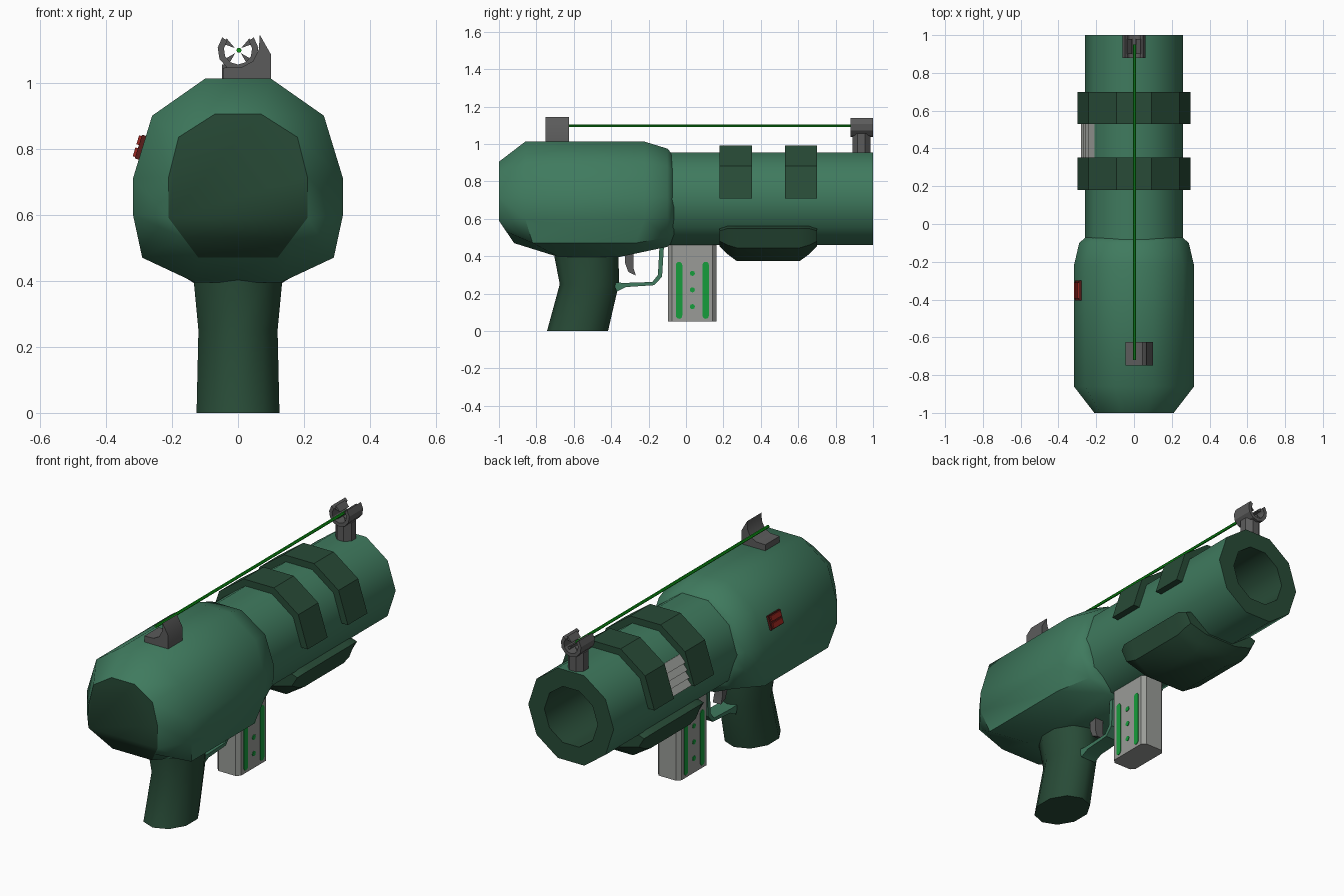
import bpy, bmesh, math
from math import sin, cos, radians, pi

if "Cube" in bpy.data.objects:
    bpy.data.objects.remove(bpy.data.objects["Cube"])

def material(name, r, g, b):
    m = bpy.data.materials.new(name)
    m.diffuse_color = (r, g, b, 1)
    m.use_nodes = True
    m.node_tree.nodes["Principled BSDF"].inputs["Base Color"].default_value = m.diffuse_color
    return m

GREEN = material("green shell", 0.050, 0.195, 0.112)
DARK = material("dark green", 0.021, 0.070, 0.038)
STEEL = material("dark grey metal", 0.105, 0.105, 0.105)
LIGHT = material("light grey metal", 0.32, 0.33, 0.31)
GLOW = material("glowing green", 0.008, 0.34, 0.045)
BEAM = material("beam green", 0.004, 0.32, 0.008)
RED = material("red button", 0.33, 0.02, 0.015)
DARK_RED = material("dark red", 0.10, 0.012, 0.01)

def loft(name, rings, mats, angle=30, rule=None, split=None):
    """Skin a list of equal-length point rings and cap both ends.
    rule(i) gives the material of band i (-1 = first cap, n-1 = last cap)."""
    bm = bmesh.new()
    vs = [[bm.verts.new(p) for p in ring] for ring in rings]
    n = len(vs[0])
    pick = rule or (lambda i: 0)
    for i in range(len(vs) - 1):
        for j in range(n):
            k = (j + 1) % n
            f = bm.faces.new((vs[i][j], vs[i][k], vs[i + 1][k], vs[i + 1][j]))
            f.material_index = pick(i)
    bm.faces.new(vs[0][::-1]).material_index = pick(-1)
    bm.faces.new(vs[-1]).material_index = pick(len(vs) - 1)
    if split:
        bmesh.ops.connect_verts(bm, verts=[vs[0][s] for s in split])
    bmesh.ops.recalc_face_normals(bm, faces=bm.faces)
    me = bpy.data.meshes.new(name)
    bm.to_mesh(me)
    bm.free()
    for m in mats:
        me.materials.append(m)
    me.shade_smooth()
    me.set_sharp_from_angle(angle=radians(angle))
    ob = bpy.data.objects.new(name, me)
    bpy.context.collection.objects.link(ob)
    return ob

def place(axis, a, b, t):
    return {'x': (t, a, b), 'y': (a, t, b), 'z': (a, b, t)}[axis]

def prism(name, pts, axis, lo, hi, mat, angle=30):
    return loft(name, [[place(axis, a, b, t) for a, b in pts] for t in (lo, hi)], [mat], angle)

def ellipse(n, ca, cb, ra, rb, start=0.0):
    return [(ca + ra * cos(start + 2 * pi * i / n), cb + rb * sin(start + 2 * pi * i / n))
            for i in range(n)]

def arc(ca, cb, r, a0, a1, n):
    return [(ca + r * cos(radians(a0 + (a1 - a0) * i / n)),
             cb + r * sin(radians(a0 + (a1 - a0) * i / n))) for i in range(n + 1)]

def mirrored(half):
    return half + [(-x, y, z) for x, y, z in reversed(half)]

# Rear body: half sections mirrored across x, dark end cap bent at the bottom
cap = [(0.07, 0.905), (0.18, 0.835), (0.21, 0.715), (0.21, 0.59), (0.165, 0.53), (0.12, 0.47)]
main = [(0.10, 1.012), (0.26, 0.90), (0.318, 0.71), (0.318, 0.60), (0.29, 0.47), (0.13, 0.395)]
neck = [(0.09, 0.975), (0.235, 0.88), (0.29, 0.72), (0.283, 0.62), (0.22, 0.50), (0.10, 0.45)]
y_back = [-0.86, -0.86, -0.86, -0.86, -0.82, -0.68]
y_front = [-0.22, -0.22, -0.22, -0.22, -0.27, -0.36]
body = [
    mirrored([(x, -1 + max(0, 0.59 - z) * 0.67, z) for x, z in cap]),
    mirrored([(x, y, z) for (x, z), y in zip(main, y_back)]),
    mirrored([(x, y, z) for (x, z), y in zip(main, y_front)]),
    mirrored([(x, -0.10, z) for x, z in neck]),
    mirrored([(x * 0.86, -0.065, 0.707 + (z - 0.707) * 0.86) for x, z in neck]),
]
loft("rear_body", body, [GREEN, DARK], 44, lambda i: 1 if i == -1 else 0, split=(3, 8))

# Barrel: ten-sided tube with dark muzzle face and bore
BZ, BR = 0.7075, 0.26
barrel = [[(x, y, z) for x, z in ellipse(10, 0, BZ, r, r)]
          for y, r in ((-0.2, BR), (1.0, BR), (1.0, 0.162), (0.55, 0.162))]
loft("barrel", barrel, [GREEN, DARK], 44, lambda i: 1 if i > 0 else 0)

# Two saddle bands over the top half of the barrel
saddle = arc(0, BZ, 0.298, 0, 180, 5) + arc(0, BZ, 0.25, 180, 0, 5)
for name, y0, y1 in (("rear_band", 0.18, 0.353), ("front_band", 0.53, 0.70)):
    prism(name, saddle, 'y', y0, y1, DARK)

# Fore grip under the barrel, with slanted ends
def stock_ring(y, w, top, mid, low):
    return mirrored([(w * 0.75, y, top + 0.02), (w, y, top), (w * 0.86, y, mid), (w * 0.42, y, low)])
loft("fore_grip", [stock_ring(0.18, 0.235, 0.535, 0.48, 0.452),
                   stock_ring(0.22, 0.25, 0.548, 0.46, 0.412),
                   stock_ring(0.27, 0.25, 0.548, 0.445, 0.375),
                   stock_ring(0.61, 0.25, 0.548, 0.445, 0.375),
                   stock_ring(0.66, 0.25, 0.548, 0.46, 0.412),
                   stock_ring(0.70, 0.235, 0.535, 0.48, 0.452)], [DARK], 35)

# Pistol grip
grip = [[(x, y, z) for x, y in ellipse(10, 0, cy, rx, ry, pi / 10)]
        for z, cy, rx, ry in ((0.0, -0.58, 0.132, 0.163), (0.25, -0.517, 0.126, 0.158),
                              (0.40, -0.532, 0.141, 0.172), (0.47, -0.532, 0.141, 0.172))]
loft("pistol_grip", grip, [DARK], 44)

# Trigger guard and trigger: side profiles given width
guard = [(-0.39, 0.26), (-0.37, 0.21), (-0.32, 0.235), (-0.17, 0.245), (-0.128, 0.29),
         (-0.118, 0.45), (-0.142, 0.45), (-0.15, 0.30), (-0.18, 0.262), (-0.33, 0.257)]
prism("trigger_guard", guard, 'x', -0.045, 0.045, GREEN)
trigger = [(-0.325, 0.45), (-0.325, 0.36), (-0.308, 0.315), (-0.268, 0.297),
           (-0.282, 0.34), (-0.28, 0.45)]
prism("trigger", trigger, 'x', -0.025, 0.025, STEEL)

# Magazine with chamfered corners, glowing slots and dots on both sides
HX, Y0, Y1, C = 0.072, -0.095, 0.162, 0.02
mag = [(HX, Y0 + C), (HX, Y1 - C), (HX - C, Y1), (C - HX, Y1),
       (-HX, Y1 - C), (-HX, Y0 + C), (C - HX, Y0), (HX - C, Y0)]
prism("magazine", mag, 'z', 0.05, 0.48, LIGHT)
for i, y in enumerate((-0.037, 0.105)):
    slot = arc(y, 0.353, 0.017, 0, 180, 6) + arc(y, 0.082, 0.017, 180, 360, 6)
    prism(f"magazine_slot_{i}", slot, 'x', -HX - 0.003, HX + 0.003, GLOW)
for i, z in enumerate((0.13, 0.22, 0.308)):
    prism(f"magazine_dot_{i}", ellipse(8, 0.034, z, 0.014, 0.014), 'x', -HX - 0.003, HX + 0.003, GLOW)

# Rear sight: base with one hooked blade
rear = [(-0.045, 0.99), (0.10, 0.99), (0.10, 1.085), (0.066, 1.145), (0.063, 1.10),
        (0.045, 1.065), (0.012, 1.047), (-0.045, 1.045)]
prism("rear_sight", rear, 'y', -0.75, -0.625, STEEL)

# Front sight: post, open ring and inward prongs
SZ = 1.098
prism("front_sight_post", ellipse(8, 0, 0.938, 0.052, 0.052, pi / 8), 'z', 0.94, 1.055, STEEL)
ring = arc(0, SZ, 0.062, 140, 400, 8) + arc(0, SZ, 0.043, 400, 140, 8)
prism("front_sight_ring", ring, 'y', 0.88, 1.0, STEEL)
for i, a in enumerate((35, 145, 225, 315)):
    t = radians(a)
    prong = [(0.012 * cos(t), SZ + 0.012 * sin(t))] + \
        [(0.05 * cos(t + d), SZ + 0.05 * sin(t + d)) for d in (-0.2, 0.2)]
    prism(f"front_sight_prong_{i}", prong, 'y', 0.90, 0.98, STEEL)

# Aiming beam between the sights
prism("aiming_beam", ellipse(6, 0.003, SZ, 0.008, 0.008), 'y', -0.72, 0.95, BEAM)

# Details on the left side, laid out along the sloping side facets
def slanted(x, z, tilt, w, d):
    """Rectangle in x-z: w along the slope, d outward from the left facet."""
    u = (sin(tilt), cos(tilt))
    n = (-cos(tilt), sin(tilt))
    return [(x + u[0] * s * w / 2 + n[0] * e, z + u[1] * s * w / 2 + n[1] * e)
            for s, e in ((-1, -0.02), (1, -0.02), (1, d), (-1, d))]

tilt = math.atan2(0.058, 0.19)
prism("button_frame", slanted(-0.290, 0.803, tilt, 0.075, 0.012), 'y', -0.405, -0.30, DARK_RED)
for i, off in enumerate((-0.019, 0.019)):
    prism(f"button_{i}", slanted(-0.290 + off * sin(tilt), 0.803 + off * cos(tilt), tilt, 0.028, 0.02),
          'y', -0.395, -0.31, RED)

# Vent of four stepped slats between the bands
for i in range(4):
    f = (i + 0.5) / 4
    x, z = -0.26 + 0.05 * f, 0.7075 + 0.153 * f
    slat = [(x - 0.006 + 0.03, z - 0.02), (x - 0.028, z - 0.018), (x + 0.006, z + 0.02), (x + 0.04, z + 0.02)]
    prism(f"vent_slat_{i}", slat, 'y', 0.35, 0.533, LIGHT)
